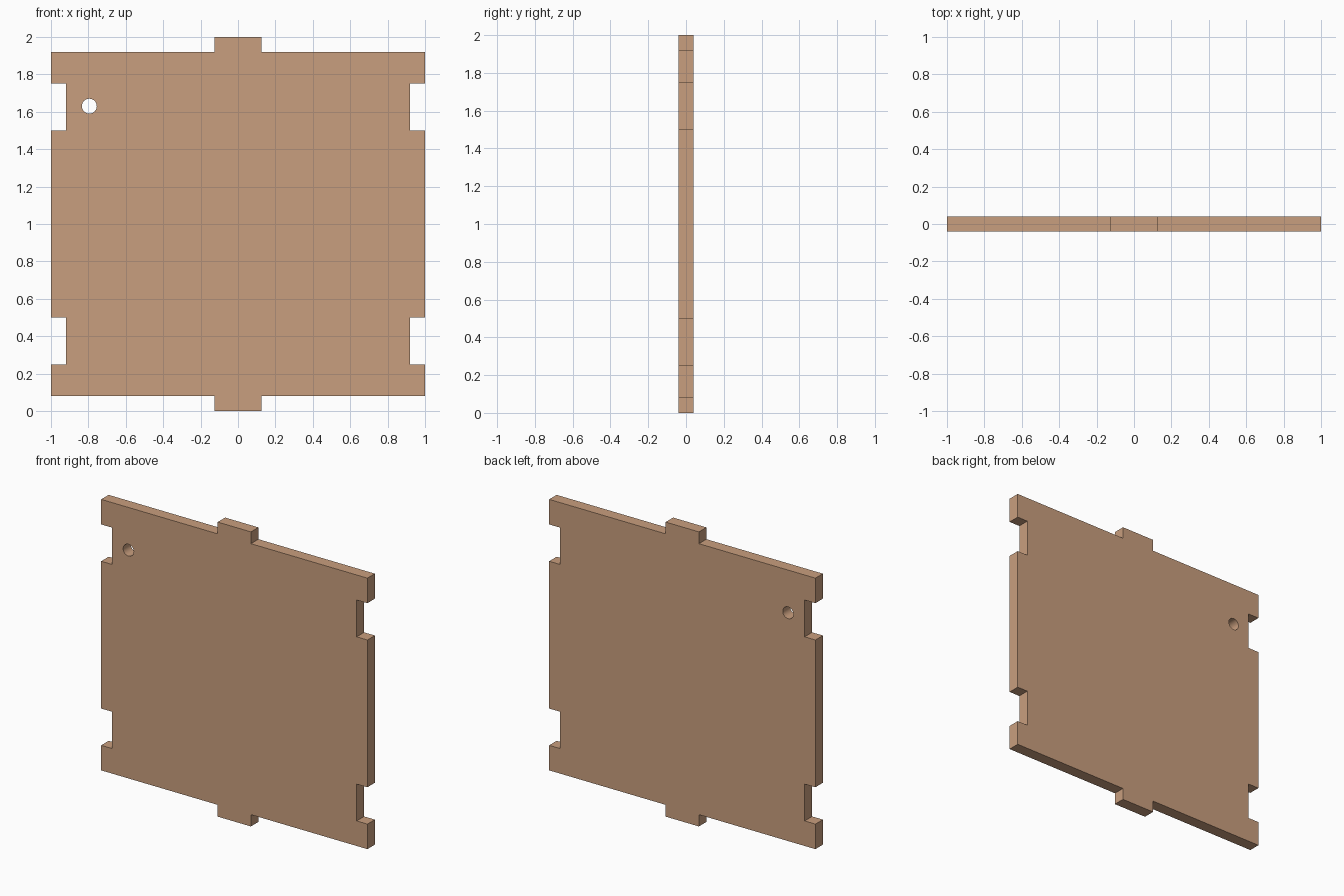
import bpy, bmesh, math

if "Cube" in bpy.data.objects:
    bpy.data.objects.remove(bpy.data.objects["Cube"])

T = 0.08  # board thickness, also tab and notch depth

# Right half of the outline (x, z), from bottom tab to top tab
right = [(0.125, 0), (0.125, T), (1, T),
         (1, 0.25), (1 - T, 0.25), (1 - T, 0.5), (1, 0.5),
         (1, 1.5), (1 - T, 1.5), (1 - T, 1.75), (1, 1.75),
         (1, 2 - T), (0.125, 2 - T), (0.125, 2)]
outline = right + [(-x, z) for x, z in reversed(right)]

# Small round hole near the upper left corner
N = 32
hole = [(-0.795 + 0.04 * math.cos(2 * math.pi * i / N),
         1.63 + 0.04 * math.sin(2 * math.pi * i / N)) for i in range(N)]

curve = bpy.data.curves.new("panel_profile", 'CURVE')
curve.dimensions = '2D'
curve.fill_mode = 'BOTH'
curve.extrude = T / 2


def add_loop(points):
    s = curve.splines.new('POLY')
    s.points.add(len(points) - 1)
    for p, (x, z) in zip(s.points, points):
        p.co = (x, z, 0, 1)
    s.use_cyclic_u = True


add_loop(outline)
add_loop(hole)

# Slotted panel standing upright
panel = bpy.data.objects.new("slotted_panel", curve)
bpy.context.collection.objects.link(panel)
panel.rotation_euler.x = math.pi / 2
bpy.context.view_layer.objects.active = panel
panel.select_set(True)
bpy.ops.object.convert(target='MESH')
panel = bpy.context.object
bpy.ops.object.transform_apply(location=False, rotation=True, scale=False)

# Weld caps to the edge walls
bm = bmesh.new()
bm.from_mesh(panel.data)
bmesh.ops.remove_doubles(bm, verts=bm.verts, dist=0.0005)
bmesh.ops.recalc_face_normals(bm, faces=bm.faces)
bm.to_mesh(panel.data)
bm.free()
bpy.ops.object.shade_smooth_by_angle(angle=math.radians(30))

wood = bpy.data.materials.new("light_wood")
wood.diffuse_color = (0.584, 0.345, 0.211, 1)
wood.use_nodes = True
wood.node_tree.nodes["Principled BSDF"].inputs["Base Color"].default_value = wood.diffuse_color
panel.data.materials.clear()
panel.data.materials.append(wood)
